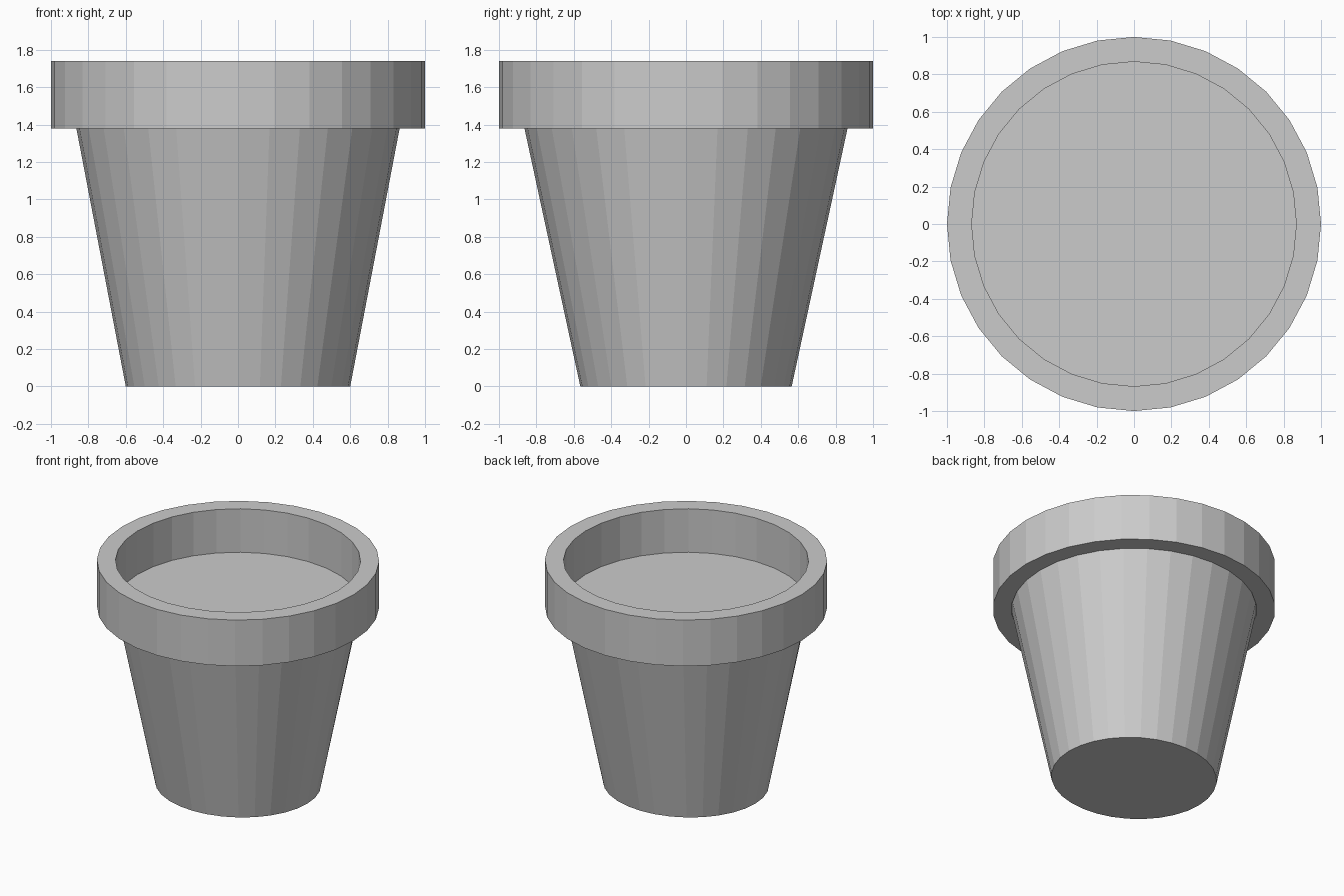
import bpy, bmesh
from math import cos, sin, tau

if "Cube" in bpy.data.objects:
    bpy.data.objects.remove(bpy.data.objects["Cube"])

SIDES = 32


def lathe(name, profile, closed=False):
    """Stack rings of (radius_x, radius_y, z); cap the ends or close into a tube."""
    bm = bmesh.new()
    rings = [[bm.verts.new((rx * cos(tau * i / SIDES), ry * sin(tau * i / SIDES), z))
              for i in range(SIDES)] for rx, ry, z in profile]
    pairs = list(zip(rings, rings[1:]))
    if closed:
        pairs.append((rings[-1], rings[0]))
    else:
        bm.faces.new(rings[0])
        bm.faces.new(rings[-1])
    for a, b in pairs:
        for i in range(SIDES):
            j = (i + 1) % SIDES
            bm.faces.new((a[i], a[j], b[j], b[i]))
    bmesh.ops.recalc_face_normals(bm, faces=bm.faces)
    mesh = bpy.data.meshes.new(name)
    bm.to_mesh(mesh)
    bm.free()
    obj = bpy.data.objects.new(name, mesh)
    bpy.context.collection.objects.link(obj)
    return obj


# Tapered pot body, slightly oval at the foot, with its flat top as the soil level
lathe("pot_body", [(0.6, 0.565, 0), (0.868, 0.868, 1.4)])

# Thick collar around the mouth
lathe("pot_rim", [(1, 1, 1.38), (1, 1, 1.74), (0.868, 0.868, 1.74), (0.868, 0.868, 1.38)],
      closed=True)
